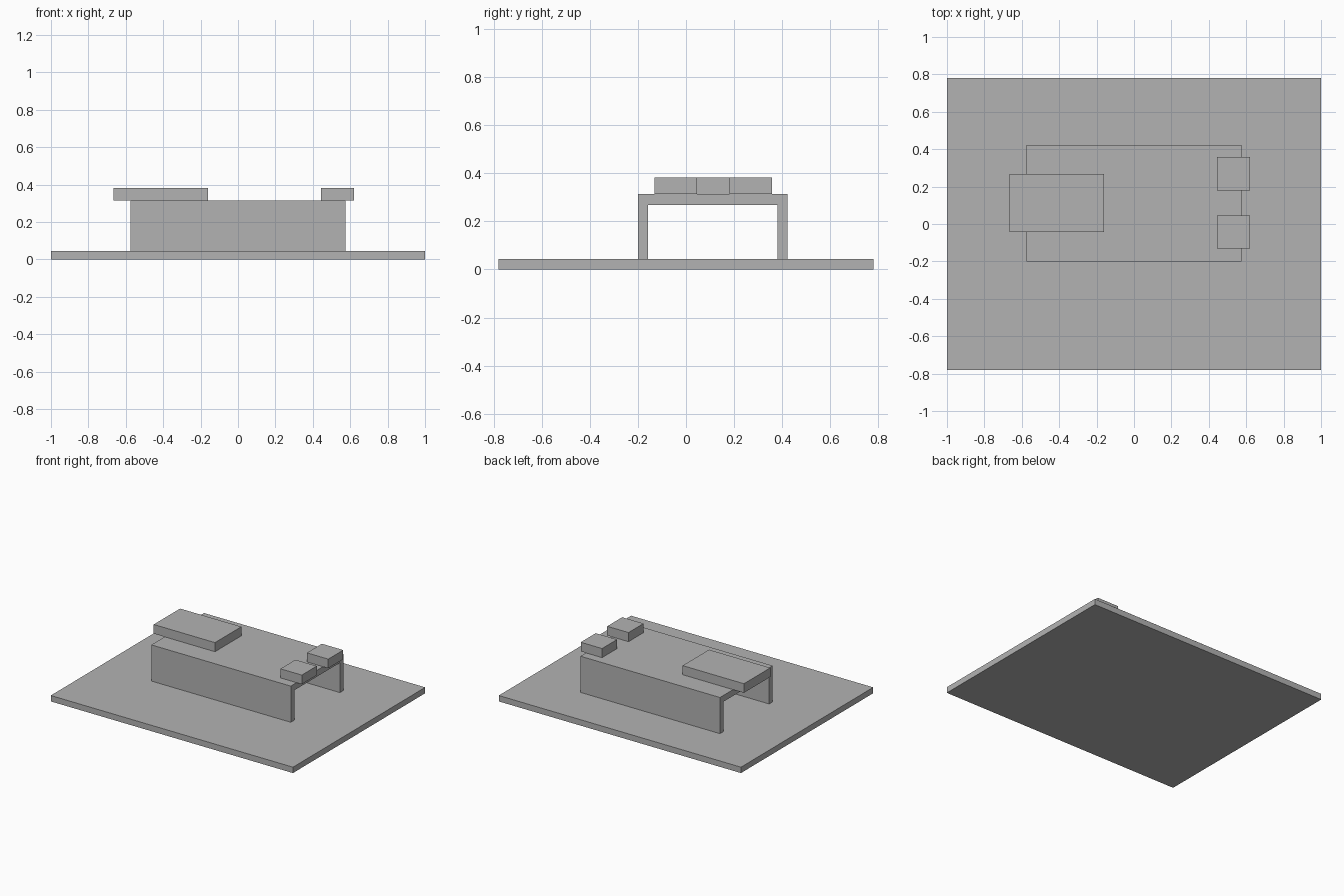
import bpy
import bmesh

cube = bpy.data.objects.get("Cube")
if cube:
    bpy.data.objects.remove(cube, do_unlink=True)

grey = bpy.data.materials.new("plain grey")
grey.use_nodes = True
color = (0.45, 0.45, 0.45, 1)
grey.diffuse_color = color
grey.node_tree.nodes["Principled BSDF"].inputs["Base Color"].default_value = color


def extrude_x(name, profile, x0, x1):
    """Sweep a closed (y, z) profile from x0 to x1."""
    bm = bmesh.new()
    face = bm.faces.new([bm.verts.new((x0, y, z)) for y, z in profile])
    moved = bmesh.ops.extrude_face_region(bm, geom=[face])["geom"]
    verts = [v for v in moved if isinstance(v, bmesh.types.BMVert)]
    bmesh.ops.translate(bm, verts=verts, vec=(x1 - x0, 0, 0))
    bmesh.ops.recalc_face_normals(bm, faces=bm.faces)
    mesh = bpy.data.meshes.new(name)
    bm.to_mesh(mesh)
    bm.free()
    mesh.materials.append(grey)
    obj = bpy.data.objects.new(name, mesh)
    bpy.context.collection.objects.link(obj)
    return obj


def box(name, x, y, z):
    profile = [(y[0], z[0]), (y[1], z[0]), (y[1], z[1]), (y[0], z[1])]
    return extrude_x(name, profile, *x)


FLOOR, UNDER, TOP, PAD = 0.044, 0.267, 0.314, 0.382

# Ground slab
box("base_slab", (-1, 1), (-0.78, 0.78), (0, FLOOR))

# Open channel: two walls joined by a deck
front, back, wall = -0.2, 0.422, 0.042
extrude_x("channel_bridge", [
    (front, FLOOR), (front, TOP), (back, TOP), (back, FLOOR),
    (back - wall, FLOOR), (back - wall, UNDER),
    (front + wall, UNDER), (front + wall, FLOOR)], -0.576, 0.576)

# Overhanging blocks on the deck
box("large_block", (-0.666, -0.16), (-0.043, 0.268), (TOP, PAD))
for name, y in (("front_small_block", -0.132), ("back_small_block", 0.18)):
    box(name, (0.443, 0.619), (y, y + 0.177), (TOP, PAD))
